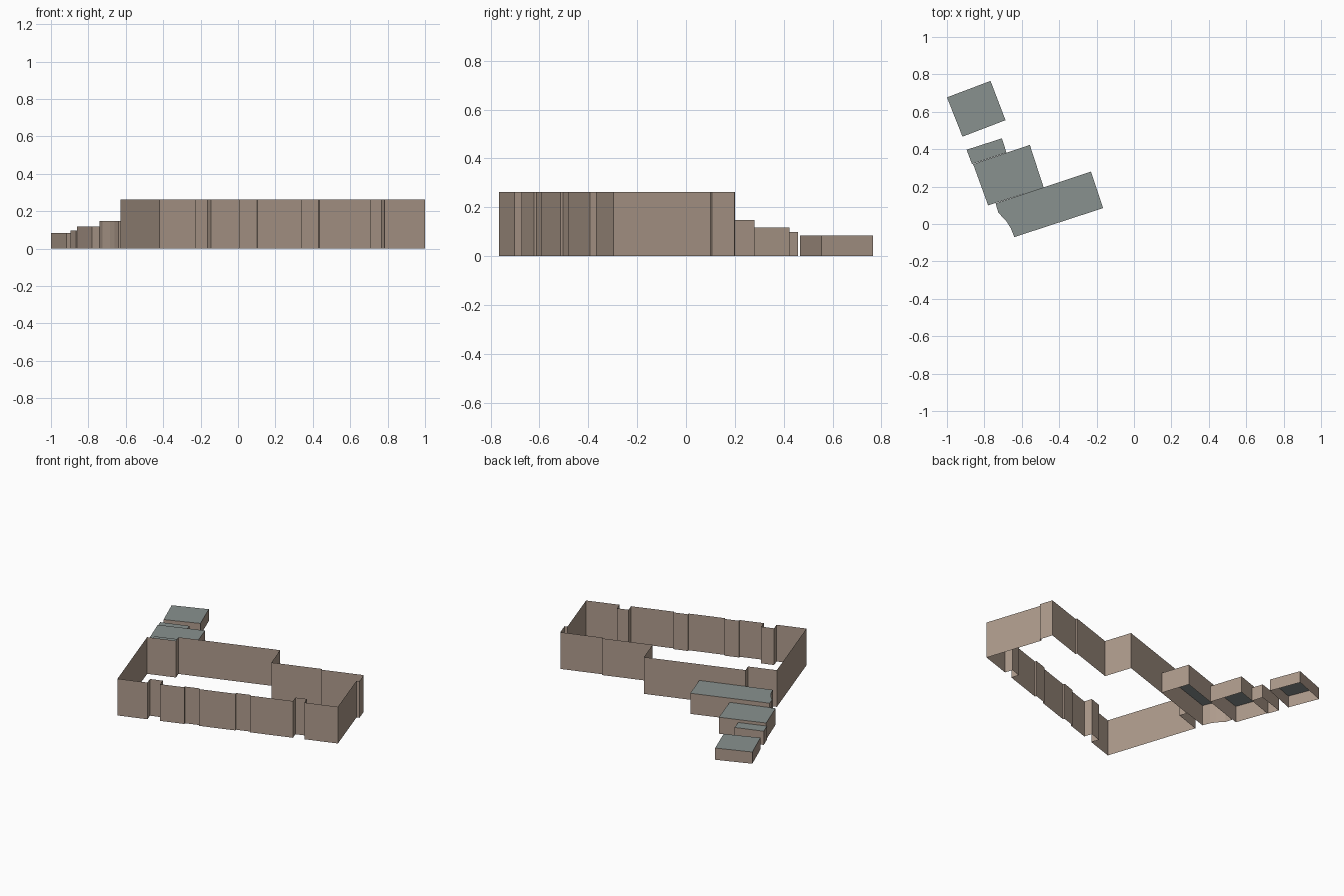
import bpy, bmesh
from mathutils import Vector

cube = bpy.data.objects.get("Cube")
if cube:
    bpy.data.objects.remove(cube, do_unlink=True)


def material(name, color):
    m = bpy.data.materials.new(name)
    m.use_nodes = True
    m.diffuse_color = (*color, 1)
    m.node_tree.nodes["Principled BSDF"].inputs["Base Color"].default_value = (*color, 1)
    return m


WALL = material("tan wall", (0.42, 0.325, 0.26))
ROOF = material("grey green roof", (0.25, 0.285, 0.275))


def block(name, outline, height, roof=True):
    """Raise thin walls along a counter-clockwise outline, open below, with an optional flat roof."""
    bm = bmesh.new()
    low = [bm.verts.new((x, y, 0)) for x, y in outline]
    high = [bm.verts.new((x, y, height)) for x, y in outline]
    n = len(outline)
    for i in range(n):
        j = (i + 1) % n
        bm.faces.new((low[i], low[j], high[j], high[i]))
    if roof:
        bm.faces.new(high).material_index = 1
    mesh = bpy.data.meshes.new(name)
    bm.to_mesh(mesh)
    bm.free()
    mesh.materials.append(WALL)
    mesh.materials.append(ROOF)
    ob = bpy.data.objects.new(name, mesh)
    bpy.context.collection.objects.link(ob)
    return ob


# Main hall plan: distances along and behind the front wall
origin = Vector((-0.42, -0.765))
along = Vector((0.95, 0.313))
back = Vector((-0.313, 0.95))

plan = [(0, 0)]
# Recessed bays in the front wall: start, end, depth
for start, end, depth in [(0.203, 0.29, 0.057), (0.453, 0.553, 0.012),
                          (0.80, 0.90, 0.012), (1.19, 1.268, 0.057)]:
    plan += [(start, 0), (start, depth), (end, depth), (end, 0)]
# Right end with its small step, then the stepped rear wall
plan += [(1.495, 0), (1.495, 0.418), (1.515, 0.418), (1.515, 0.515),
         (1.23, 0.515), (1.23, 0.527), (0.885, 0.527), (0.885, 0.725),
         (0.195, 0.725), (0.195, 0.668), (0, 0.668)]
block("main_hall_walls", [origin + along * u + back * v for u, v in plan], 0.263, roof=False)

# Stepped rear annexes
block("large_annex", [(-0.64, -0.07), (-0.165, 0.085), (-0.23, 0.28), (-0.74, 0.11),
                      (-0.725, 0.06), (-0.685, 0.018), (-0.66, -0.02)], 0.148)
block("middle_annex", [(-0.78, 0.1), (-0.483, 0.195), (-0.557, 0.423), (-0.86, 0.32)], 0.118)
block("small_annex", [(-0.866, 0.32), (-0.682, 0.382), (-0.706, 0.458), (-0.895, 0.397)], 0.098)
block("detached_annex", [(-0.917, 0.467), (-0.687, 0.555), (-0.767, 0.765), (-1, 0.677)], 0.084)
